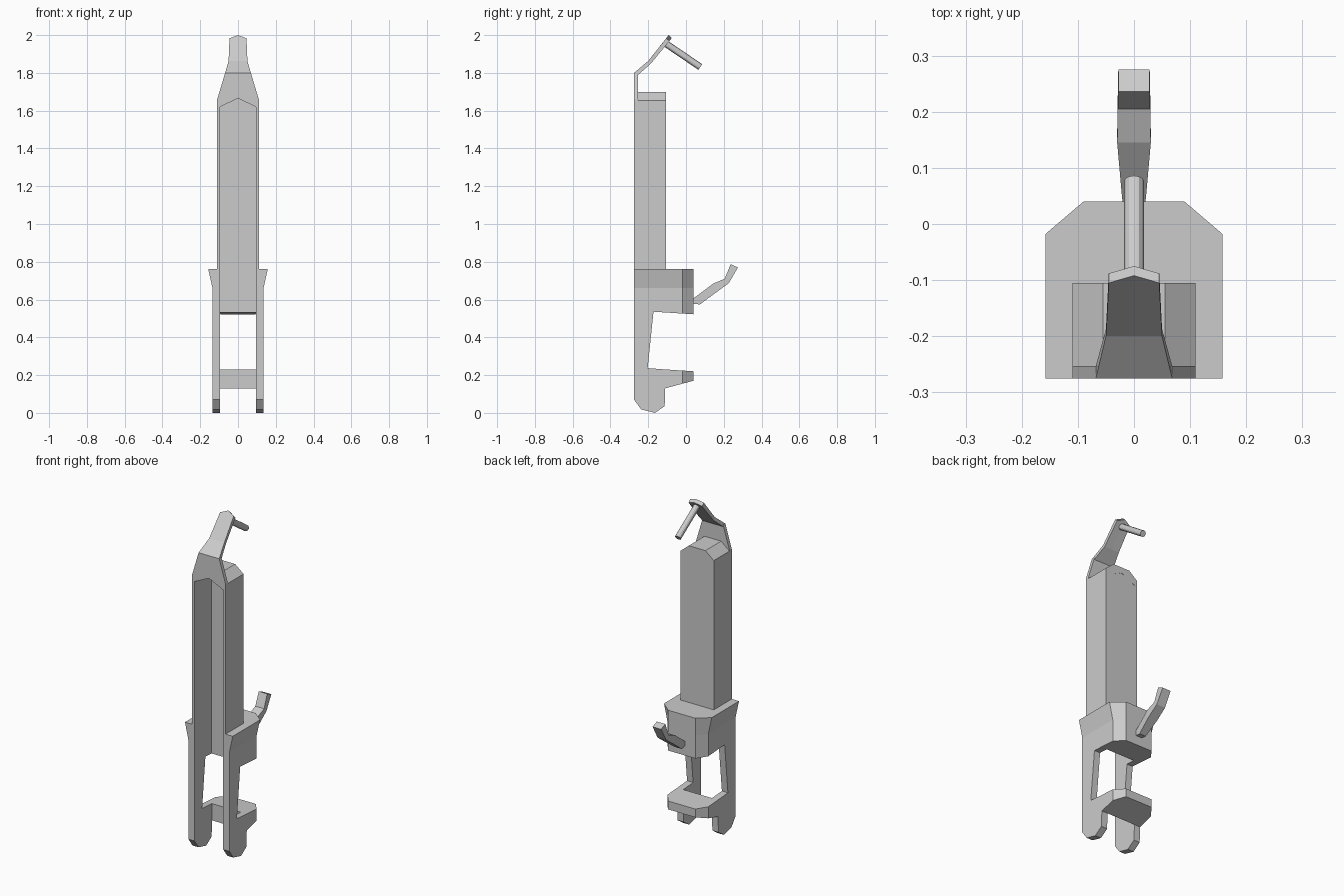
import bpy, bmesh
from mathutils import Vector

if "Cube" in bpy.data.objects:
    bpy.data.objects.remove(bpy.data.objects["Cube"])


def loft(name, rings):
    """Join matching closed rings of points into a capped solid."""
    bm = bmesh.new()
    vs = [[bm.verts.new(p) for p in r] for r in rings]
    n = len(vs[0])
    for a, b in zip(vs, vs[1:]):
        for i in range(n):
            j = (i + 1) % n
            bm.faces.new((a[i], a[j], b[j], b[i]))
    bm.faces.new(vs[0])
    bm.faces.new(vs[-1])
    bmesh.ops.recalc_face_normals(bm, faces=bm.faces)
    me = bpy.data.meshes.new(name)
    bm.to_mesh(me)
    bm.free()
    ob = bpy.data.objects.new(name, me)
    bpy.context.collection.objects.link(ob)
    return ob


def mirrored(half):
    """Complete a half outline (right side, start to end) across x = 0."""
    return half + [(-x, z) for x, z in reversed(half) if x]


def prism_y(name, outline, y0, y1):
    return loft(name, [[(x, y, z) for x, z in outline] for y in (y0, y1)])


FRONT, BACK = -0.275, -0.105
IN, WALL = 0.095, 0.11
BASE = 0.75

# Tall channel: front frame with tapering top, roofed shell, back panel
opening = [(0, 1.665), (IN, 1.62), (IN, BASE), (WALL, BASE)]
front = opening + [(WALL, 1.66), (0.068, 1.80)]
shell = opening + [(WALL, 1.655), (0.055, 1.70)]


def arch(half):
    # open-bottomed outline: right half, then left half back to the apex
    return half + [(-x, z) for x, z in reversed(half[1:])]


prism_y("channel_front_frame", arch(front), FRONT, -0.253)
prism_y("channel_shell", arch(shell), -0.253, BACK)
prism_y("channel_back_panel",
        [(-0.1, BASE), (0.1, BASE), (0.1, 1.64), (0, 1.68), (-0.1, 1.64)],
        -0.115, BACK - 0.0005)


# Collar: U-shaped plan with chamfered back corners, flaring at the top
def u_plan(w):
    return [(-IN, FRONT), (-IN, -0.115), (IN, -0.115), (IN, FRONT),
            (w, FRONT), (w, -0.018), (0.09, 0.04), (-0.09, 0.04),
            (-w, -0.018), (-w, FRONT)]


loft("collar", [
    [(x, y, 0.522 - 0.065 * (y - 0.04)) for x, y in u_plan(0.135)],
    [(x, y, 0.66) for x, y in u_plan(0.135)],
    [(x, y, 0.763) for x, y in u_plan(0.158)]])

# Pair of side legs with rounded feet
leg = [(FRONT, 0.545), (-0.172, 0.537), (-0.203, 0.237), (-0.11, 0.23),
       (-0.11, 0.13), (-0.113, 0.035), (-0.165, 0), (-0.237, 0.018),
       (FRONT, 0.07)]
for side, s in (("left", -1), ("right", 1)):
    loft(side + "_leg", [[(s * x, y, z) for y, z in leg] for x in (IN, 0.135)])

# Lower cross bracket
plan = [(-0.135, -0.11), (0.135, -0.11), (0.135, -0.018), (0.09, 0.04),
        (-0.09, 0.04), (-0.135, -0.018)]
loft("lower_bracket", [
    [(x, y, 0.13 + 0.27 * (y + 0.11)) for x, y in plan],
    [(x, y, 0.23 - 0.065 * (y + 0.11)) for x, y in plan]])


# Bent strips: each section is half width, outer (y, z), inner (y, z), tip offset
def strip(name, sections):
    rings = []
    for w, (yo, zo), (yi, zi), dy, dz in sections:
        rings.append([(-w, yo, zo), (0, yo + dy, zo + dz), (w, yo, zo),
                      (w, yi, zi), (0, yi + dy, zi + dz), (-w, yi, zi)])
    return loft(name, rings)


strip("top_arm", [
    (0.068, (FRONT, 1.80), (-0.253, 1.79), 0, 0),
    (0.05, (-0.20, 1.863), (-0.187, 1.848), 0, 0),
    (0.045, (-0.105, 1.983), (-0.088, 1.968), 0.013, 0.017)])

strip("rear_hook", [
    (0.02, (0.036, 0.605), (0.04, 0.578), 0, 0),
    (0.022, (0.055, 0.618), (0.073, 0.574), 0, 0),
    (0.03, (0.145, 0.685), (0.16, 0.638), 0, 0),
    (0.029, (0.205, 0.71), (0.227, 0.687), 0, 0),
    (0.028, (0.236, 0.787), (0.275, 0.77), 0, 0)])

# Pin sticking out of the top arm
a, b = Vector((0, -0.11, 1.957)), Vector((0, 0.076, 1.831))
bpy.ops.mesh.primitive_cylinder_add(vertices=12, radius=0.018,
                                    depth=(b - a).length, location=(a + b) / 2)
pin = bpy.context.object
pin.name = "pin"
pin.rotation_euler = (b - a).to_track_quat('Z', 'Y').to_euler()
bpy.ops.object.shade_smooth_by_angle()
